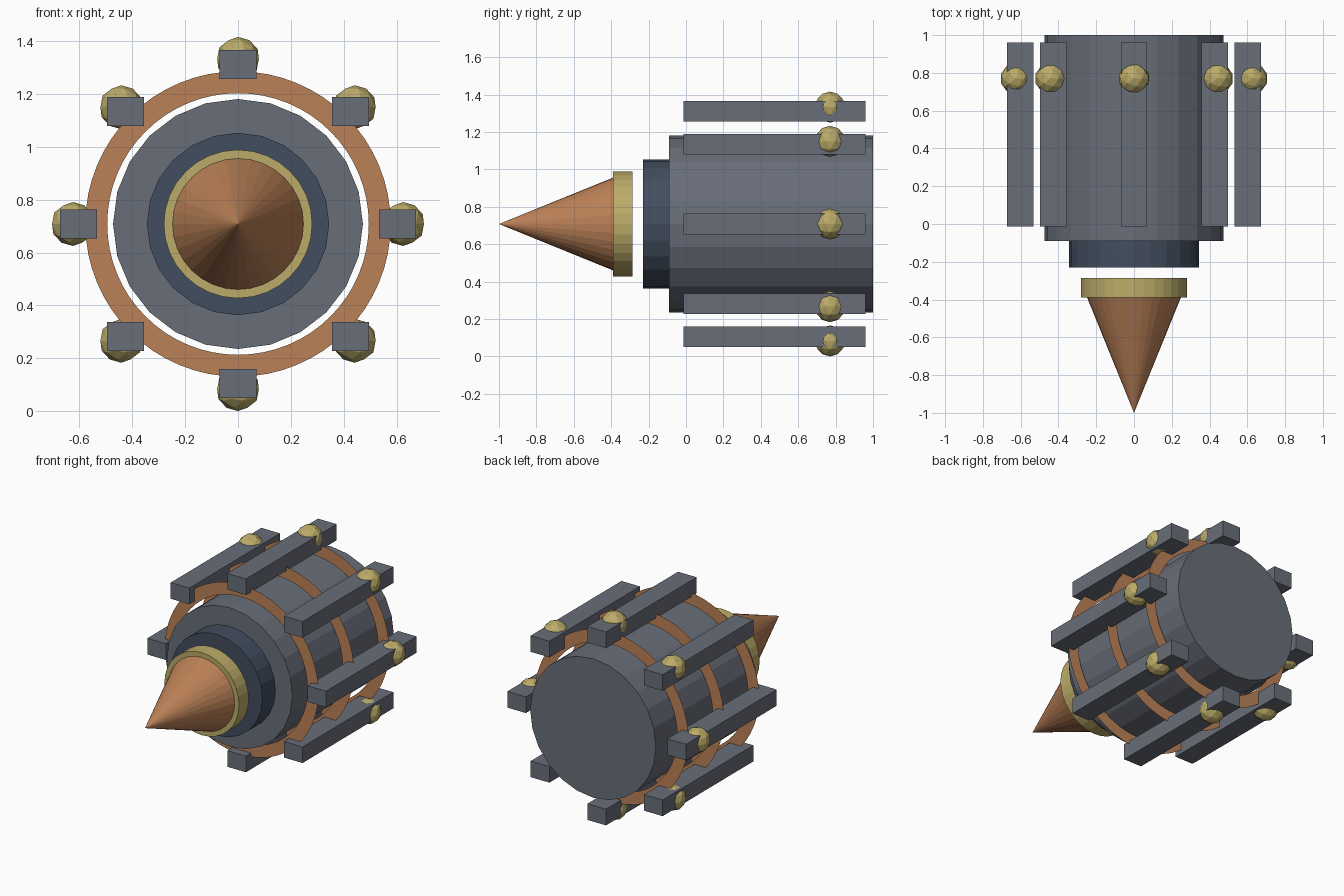
import bpy, bmesh, math

if "Cube" in bpy.data.objects:
    bpy.data.objects.remove(bpy.data.objects["Cube"])

AXIS_Z = 0.708  # height of the long axis


def material(name, rgb):
    m = bpy.data.materials.new(name)
    m.diffuse_color = (*rgb, 1)
    m.use_nodes = True
    m.node_tree.nodes["Principled BSDF"].inputs["Base Color"].default_value = m.diffuse_color
    return m


COPPER = material("copper", (0.50, 0.22, 0.095))
BRASS = material("brass", (0.50, 0.41, 0.14))
STEEL = material("steel", (0.14, 0.155, 0.19))
NAVY = material("navy", (0.055, 0.075, 0.115))


def finish(obj, name, mat):
    obj.name = name
    obj.data.materials.append(mat)
    return obj


def drum(name, r_back, r_front, y_front, y_back, sides, mat):
    """Cylinder or cone lying along y."""
    bpy.ops.mesh.primitive_cone_add(
        vertices=sides, radius1=r_back, radius2=r_front, depth=y_back - y_front,
        location=(0, (y_front + y_back) / 2, AXIS_Z), rotation=(math.pi / 2, 0, 0))
    return finish(bpy.context.object, name, mat)


def flat_ring(name, r_in, r_out, y, sides, mat):
    """Thin flat hoop facing the front."""
    bm = bmesh.new()
    loops = []
    for r in (r_in, r_out):
        loops.append([bm.verts.new((r * math.cos(a), 0, r * math.sin(a)))
                      for a in (2 * math.pi * i / sides for i in range(sides))])
    inner, outer = loops
    for i in range(sides):
        j = (i + 1) % sides
        bm.faces.new((inner[i], outer[i], outer[j], inner[j]))
    me = bpy.data.meshes.new(name)
    bm.to_mesh(me)
    bm.free()
    obj = bpy.data.objects.new(name, me)
    obj.location = (0, y, AXIS_Z)
    bpy.context.collection.objects.link(obj)
    return finish(obj, name, mat)


# Central body, collar, brass disc and pointed nose
drum("main_body", 0.473, 0.473, -0.09, 1.0, 24, STEEL)
drum("front_collar", 0.345, 0.345, -0.23, -0.09, 24, NAVY)
drum("brass_disc", 0.281, 0.281, -0.39, -0.285, 32, BRASS)
drum("nose_cone", 0.248, 0.0, -1.0, -0.39, 32, COPPER)

# Copper hoops around the body
for i, y in enumerate((0.04, 0.42, 0.80)):
    flat_ring(f"hoop_{i + 1}", 0.495, 0.578, y, 64, COPPER)

# Eight upright bars around the body, each with a brass knob
for i in range(8):
    a = i * math.pi / 4
    c, s = math.cos(a), math.sin(a)
    bpy.ops.mesh.primitive_cube_add(
        size=1, location=(0.603 * c, 0.473, AXIS_Z + 0.603 * s))
    bar = finish(bpy.context.object, f"bar_{i + 1}", STEEL)
    bar.scale = (0.14, 0.975, 0.11)
    bpy.ops.mesh.primitive_ico_sphere_add(
        subdivisions=2, radius=0.083,
        location=(0.625 * c, 0.77, AXIS_Z + 0.625 * s))
    finish(bpy.context.object, f"knob_{i + 1}", BRASS)
